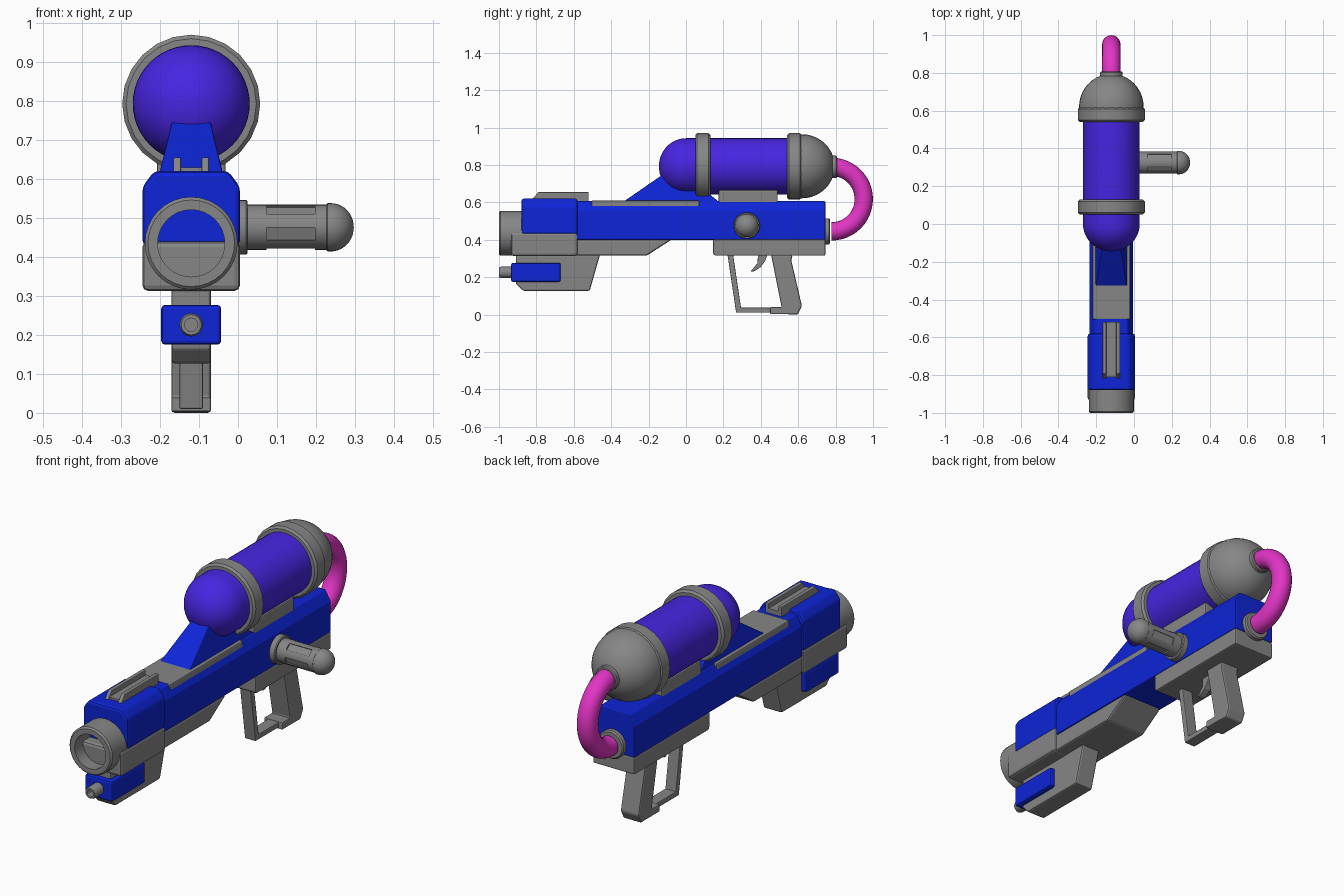
import bpy, bmesh
from math import sin, cos, pi, radians
from mathutils import Matrix

if "Cube" in bpy.data.objects:
    bpy.data.objects.remove(bpy.data.objects["Cube"])

CX = -0.12            # centre line of the blaster
TANK_Z = 0.793
TANK_R = 0.15


def material(name, rgb):
    m = bpy.data.materials.new(name)
    m.use_nodes = True
    m.diffuse_color = (*rgb, 1)
    m.node_tree.nodes["Principled BSDF"].inputs["Base Color"].default_value = (*rgb, 1)
    return m


GREY = material("grey plastic", (0.24, 0.24, 0.24))
BLUE = material("blue plastic", (0.004, 0.018, 0.68))
PURPLE = material("purple tank", (0.065, 0.018, 0.76))
PINK = material("pink hose", (0.76, 0.035, 0.56))


def finish(name, bm, mat, smooth=None, bevel=0):
    bmesh.ops.remove_doubles(bm, verts=bm.verts, dist=1e-5)
    bmesh.ops.recalc_face_normals(bm, faces=bm.faces)
    mesh = bpy.data.meshes.new(name)
    bm.to_mesh(mesh)
    bm.free()
    mesh.materials.append(mat)
    ob = bpy.data.objects.new(name, mesh)
    bpy.context.collection.objects.link(ob)
    if smooth:
        mesh.shade_smooth()
        mesh.set_sharp_from_angle(angle=radians(smooth))
    if bevel:
        mod = ob.modifiers.new("soft edges", "BEVEL")
        mod.width, mod.segments, mod.limit_method = bevel, 2, "ANGLE"
    return ob


def extrude(name, rings, mat, bevel):
    """Join two matching outlines into a solid."""
    bm = bmesh.new()
    a, b = [[bm.verts.new(p) for p in ring] for ring in rings]
    n = len(a)
    bm.faces.new(a)
    bm.faces.new(b[::-1])
    for i in range(n):
        bm.faces.new((a[i], b[i], b[(i + 1) % n], a[(i + 1) % n]))
    return finish(name, bm, mat, bevel=bevel)


def side_profile(name, pts, half, mat, bevel=0.006):
    """Outline in (y, z), given thickness across the centre line."""
    return extrude(name, [[(CX + s * half, y, z) for y, z in pts] for s in (-1, 1)], mat, bevel)


def front_profile(name, pts, y0, y1, mat, bevel=0.006):
    """Outline in (offset, z), drawn out from front to back."""
    return extrude(name, [[(CX + u, y, z) for u, z in pts] for y in (y0, y1)], mat, bevel)


def mirrored(half_pts):
    return half_pts + [(-u, z) for u, z in reversed(half_pts)]


def block(name, half, y0, y1, z0, z1, mat, bevel=0.006):
    return side_profile(name, [(y0, z0), (y1, z0), (y1, z1), (y0, z1)], half, mat, bevel)


def lathe(name, pts, centre, mat, axis="Y", segs=32, closed=False):
    """Spin (radius, distance) points about the Y or X axis."""
    bm = bmesh.new()
    rings = []
    for r, t in pts:
        ring = []
        for i in range(segs):
            u, v = r * cos(2 * pi * i / segs), r * sin(2 * pi * i / segs)
            p = (centre[0] + u, t, centre[1] + v) if axis == "Y" else (t, centre[0] + u, centre[1] + v)
            ring.append(bm.verts.new(p))
        rings.append(ring)
    for k in range(len(rings) if closed else len(rings) - 1):
        a, b = rings[k], rings[(k + 1) % len(rings)]
        for i in range(segs):
            j = (i + 1) % segs
            bm.faces.new((a[i], a[j], b[j], b[i]))
    return finish(name, bm, mat, smooth=35)


def dome(radius, start, length, steps=10):
    """Quarter ellipse from the rim to the pole."""
    return [(radius * cos(pi / 2 * i / steps) if i < steps else 0,
             start + length * sin(pi / 2 * i / steps)) for i in range(steps + 1)]


def band(r_in, r_out, t0, t1, c=0.01):
    """Chamfered ring section."""
    return [(r_in, t0), (r_out - c, t0), (r_out, t0 + c), (r_out, t1 - c), (r_out - c, t1), (r_in, t1)]


# Main body
front_profile("main_body", mirrored([(0.115, 0.40), (0.115, 0.555), (0.085, 0.607)]), -0.6, 0.745, BLUE)
front_profile("front_shroud", mirrored([(0.125, 0.43), (0.125, 0.58), (0.095, 0.62)]), -0.88, -0.58, BLUE, 0.012)
block("front_lower_shroud", 0.125, -0.935, -0.58, 0.313, 0.44, GREY, 0.014)
side_profile("middle_underside", [(-0.6, 0.315), (-0.21, 0.315), (-0.075, 0.402), (-0.6, 0.402)], 0.113, GREY, 0.01)
side_profile("rear_underside", [(0.145, 0.402), (0.145, 0.325), (0.155, 0.315), (0.745, 0.315), (0.745, 0.402)],
             0.115, GREY, 0.01)
block("top_plate", 0.1, -0.505, 0.07, 0.57, 0.61, GREY)

# Top rail: a low floor between two walls
rail = [(-0.825, 0.612), (-0.79, 0.655), (-0.52, 0.655), (-0.52, 0.57)]
for side, label in ((1, "left"), (-1, "right")):
    wall = side_profile("rail_wall_" + label, rail, 0.01, GREY, 0.004)
    wall.location.x = side * 0.036
block("rail_floor", 0.03, -0.81, -0.52, 0.6, 0.63, GREY, 0)

# Muzzle
lathe("muzzle_ring", band(0.086, 0.119, -1.0, -0.87, 0.008), (CX, 0.435), GREY, closed=True)

# Tank cradle, a ramp that narrows upward
ramp = extrude("tank_ramp",
               [[(CX + s * h, y, z) for y, z, h in
                 ((-0.34, 0.6, 0.085), (-0.13, 0.745, 0.05), (0.0, 0.745, 0.05), (0.18, 0.6, 0.085))]
                for s in (-1, 1)], BLUE, 0.004)
block("tank_support", 0.088, 0.175, 0.49, 0.59, 0.665, GREY)

# Tank
front_dome = [(r, -t) for r, t in reversed(dome(TANK_R, 0.0, 0.145, 12))]
lathe("tank", front_dome + [(TANK_R, 0.6)], (CX, TANK_Z), PURPLE, segs=48)
lathe("tank_front_ring", band(0.14, 0.177, 0.05, 0.13), (CX, TANK_Z), GREY, segs=24, closed=True)
lathe("tank_rear_ring", band(0.14, 0.177, 0.54, 0.62), (CX, TANK_Z), GREY, segs=24, closed=True)
lathe("tank_rear_cap", [(0, 0.59), (0.171, 0.59)] + dome(0.171, 0.62, 0.175), (CX, TANK_Z), GREY, segs=32)

# Hose and its collars
lathe("hose_top_collar", band(0, 0.06, 0.77, 0.807, 0.005), (CX, 0.79), GREY)
lathe("hose_bottom_collar", band(0, 0.07, 0.735, 0.77, 0.006), (CX, 0.445), GREY)
bm = bmesh.new()
steps, segs, bend = 24, 20, 0.1725
rings = []
for k in range(steps + 1):
    a = pi / 2 - pi * k / steps
    rings.append([bm.verts.new((CX + 0.049 * sin(2 * pi * i / segs),
                                0.778 + (bend + 0.049 * cos(2 * pi * i / segs)) * cos(a),
                                0.6175 + (bend + 0.049 * cos(2 * pi * i / segs)) * sin(a)))
                  for i in range(segs)])
for a, b in zip(rings, rings[1:]):
    for i in range(segs):
        bm.faces.new((a[i], a[(i + 1) % segs], b[(i + 1) % segs], b[i]))
finish("hose", bm, PINK, smooth=60)

# Front grip with its small nozzle
side_profile("front_grip", [(-0.91, 0.32), (-0.91, 0.165), (-0.87, 0.127), (-0.515, 0.127), (-0.46, 0.32)],
             0.051, GREY, 0.008)
block("nozzle_housing", 0.077, -0.935, -0.67, 0.175, 0.277, BLUE, 0.01)
lathe("small_nozzle", [(0, -0.92), (0.03, -0.92), (0.03, -0.99), (0.026, -1.0), (0.017, -1.0), (0.017, -0.96),
                       (0, -0.96)], (CX, 0.226), GREY, segs=16)

# Rear grip, trigger and guard
side_profile("rear_grip", [(0.455, 0.32), (0.51, 0.045), (0.5, 0.004), (0.597, 0.0), (0.62, 0.045), (0.563, 0.29),
                           (0.57, 0.32)], 0.051, GREY, 0.008)
block("grip_foot", 0.051, 0.45, 0.56, 0.003, 0.04, GREY, 0.005)
side_profile("guard_front", [(0.222, 0.32), (0.268, 0.01), (0.298, 0.01), (0.252, 0.32)], 0.03, GREY, 0.004)
block("guard_bottom", 0.03, 0.27, 0.46, 0.01, 0.037, GREY, 0.004)
side_profile("trigger", [(0.385, 0.32), (0.382, 0.275), (0.345, 0.23), (0.365, 0.232), (0.4, 0.255), (0.425, 0.29),
                         (0.435, 0.32)], 0.017, GREY, 0.003)

# Side handle with five recessed slots
HUB = (0.325, 0.476)
lathe("handle_flange", band(0, 0.07, -0.02, 0.025, 0.004), HUB, GREY, axis="X")
shaft = lathe("handle_shaft", [(0, 0.01), (0.058, 0.01), (0.058, 0.24), (0, 0.24)], HUB, GREY, axis="X")
lathe("handle_cap", [(0, 0.225), (0.056, 0.225), (0.062, 0.23)] + dome(0.062, 0.238, 0.059), HUB, GREY, axis="X")
bm = bmesh.new()
for i in range(5):
    place = (Matrix.Translation((0.135, *HUB)) @ Matrix.Rotation(radians(18 + 72 * i), 4, "X")
             @ Matrix.Translation((0, -0.065, 0)) @ Matrix.Diagonal((0.125, 0.03, 0.036, 1)))
    bmesh.ops.create_cube(bm, size=1, matrix=place)
cutter = finish("slot_cutter", bm, GREY)
cutter.hide_render = True
cut = shaft.modifiers.new("slots", "BOOLEAN")
cut.operation, cut.solver, cut.object = "DIFFERENCE", "EXACT", cutter
bpy.context.view_layer.objects.active = shaft
bpy.ops.object.modifier_apply(modifier=cut.name)
bpy.data.objects.remove(cutter)
shaft.data.set_sharp_from_angle(angle=radians(35))
